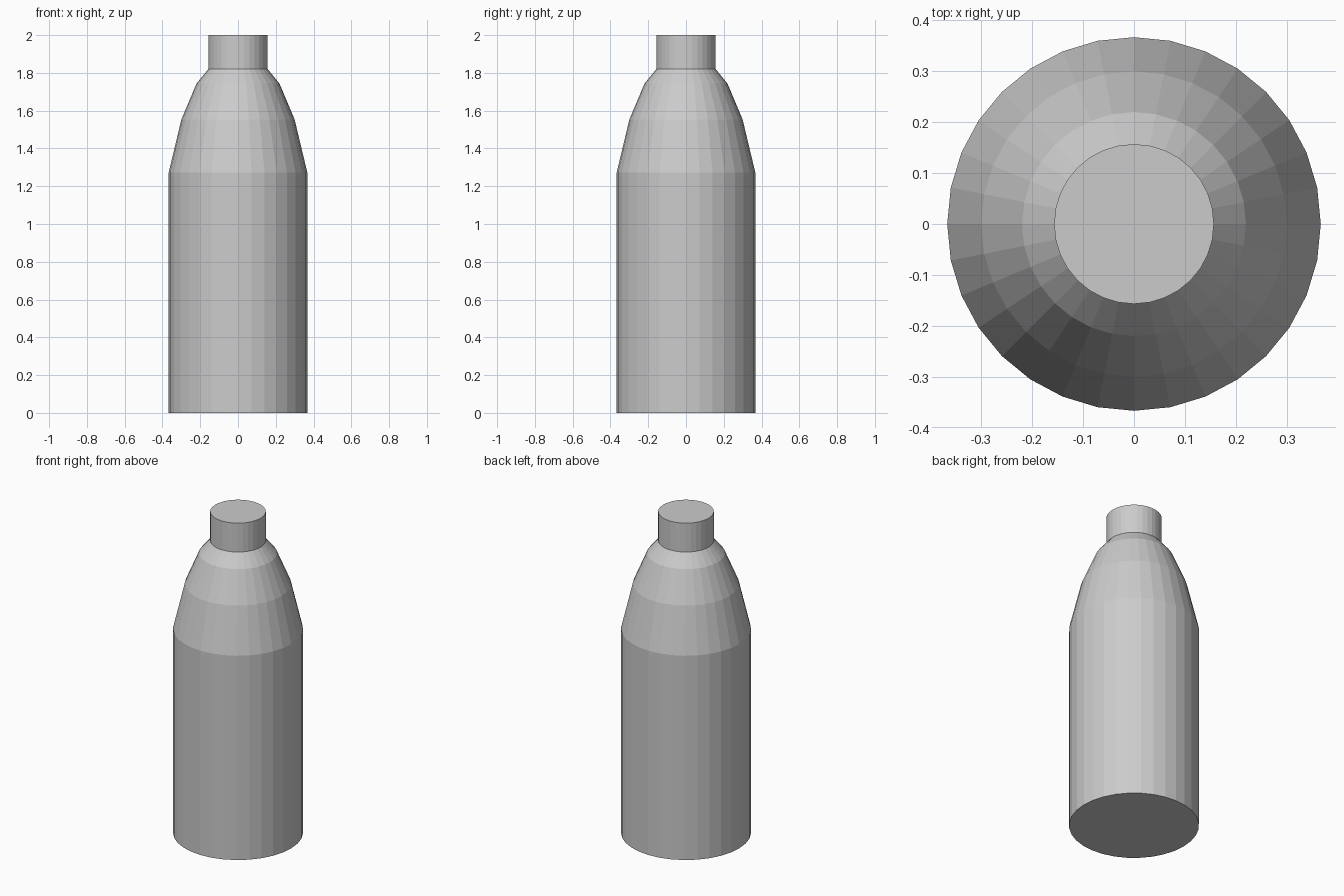
import bpy
import bmesh
from math import cos, sin, tau

cube = bpy.data.objects.get("Cube")
if cube:
    bpy.data.objects.remove(cube, do_unlink=True)

SIDES = 32

# One plain grey for the whole bottle
grey = bpy.data.materials.new("plain_grey")
grey.use_nodes = True
colour = (0.6, 0.6, 0.6, 1)
grey.diffuse_color = colour
grey.node_tree.nodes["Principled BSDF"].inputs["Base Color"].default_value = colour


def lathe(name, profile):
    """Turn (radius, height) pairs into a closed, flat-faced solid."""
    bm = bmesh.new()
    rings = [[bm.verts.new((r * cos(tau * i / SIDES), r * sin(tau * i / SIDES), z))
              for i in range(SIDES)] for r, z in profile]
    for low, high in zip(rings, rings[1:]):
        for i in range(SIDES):
            j = (i + 1) % SIDES
            bm.faces.new((low[i], low[j], high[j], high[i]))
    bm.faces.new(rings[0][::-1])
    bm.faces.new(rings[-1])
    mesh = bpy.data.meshes.new(name)
    bm.to_mesh(mesh)
    bm.free()
    mesh.materials.append(grey)
    obj = bpy.data.objects.new(name, mesh)
    bpy.context.collection.objects.link(obj)
    return obj


# Straight body, tapering shoulder and narrow neck
lathe("bottle", [(0.367, 0), (0.367, 1.272), (0.3, 1.553),
                 (0.22, 1.743), (0.157, 1.82), (0.157, 2)])
